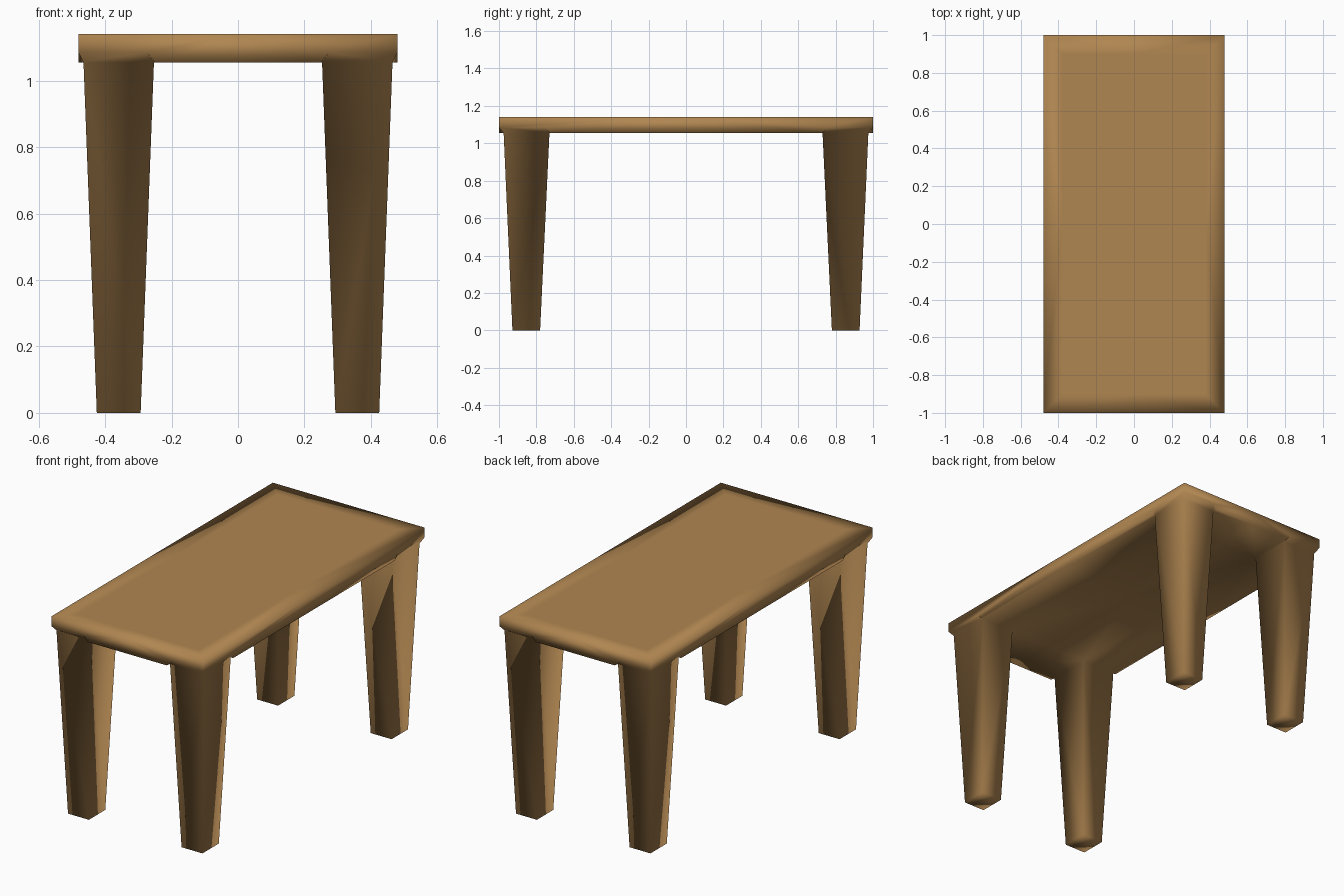
import bpy, bmesh

if "Cube" in bpy.data.objects:
    bpy.data.objects.remove(bpy.data.objects["Cube"])

X, Y = 0.48, 1.0                    # half size of the top
ZT, ZC, ZB = 1.14, 1.085, 1.055     # top, corner lip, underside

wood = bpy.data.materials.new("brown wood")
wood.diffuse_color = (0.434, 0.238, 0.082, 1)
wood.use_nodes = True
wood.node_tree.nodes["Principled BSDF"].inputs["Base Color"].default_value = wood.diffuse_color

bm = bmesh.new()

def face(*pts):
    return bm.faces.new([bm.verts.new(p) for p in pts])

# One quarter of the table; the mirror makes the rest.
o, a, d = (0, 0, ZB), (.25, 0, ZB), (X, 0, ZB)
c, e = (0, .73, ZB), (X, .73, ZB)
f, g = (0, Y, ZB), (.25, Y, ZB)
leg = [(.253, .73, ZB), (.465, .73, ZB), (.465, .975, ZB), (.253, .975, ZB)]
foot = [(.293, .78, 0), (.425, .78, 0), (.425, .928, 0), (.293, .928, 0)]
h, i, j = (X, .755, ZC), (X, Y, ZC), (.275, Y, ZC)
td, ti, tf = (X, 0, ZT), (X, Y, ZT), (0, Y, ZT)
nd, ni, nf = (X - .1, 0, ZT), (X - .1, Y - .1, ZT), (0, Y - .1, ZT)

# underside, running into the leg top
face(o, a, leg[0], c)
face(a, d, e, leg[1], leg[0])
face(c, leg[0], leg[3], g, f)
# flared corner between the slab edge and the leg
face(leg[1], e, h)
face(leg[1], h, i, leg[2])
face(leg[2], i, j, leg[3])
face(leg[3], j, g)
# slab edges
face(d, td, ti, i, h, e)
face(f, g, j, i, ti, tf)
# table surface with an edge border
face((0, 0, ZT), nd, ni, nf)
face(nd, td, ti, ni)
face(nf, ni, ti, tf)
# tapered leg
for k in range(4):
    n = (k + 1) % 4
    face(leg[k], leg[n], foot[n], foot[k])
face(*foot)

bmesh.ops.remove_doubles(bm, verts=bm.verts, dist=1e-5)

# mirror to the full table
for axis in (0, 1):
    geom = bm.verts[:] + bm.edges[:] + bm.faces[:]
    copy = bmesh.ops.duplicate(bm, geom=geom)["geom"]
    for v in copy:
        if isinstance(v, bmesh.types.BMVert):
            v.co[axis] *= -1
    bmesh.ops.remove_doubles(bm, verts=bm.verts, dist=1e-5)
bmesh.ops.recalc_face_normals(bm, faces=bm.faces)
for p in bm.faces:
    p.smooth = True

mesh = bpy.data.meshes.new("table")
bm.to_mesh(mesh)
bm.free()
mesh.materials.append(wood)
bpy.context.collection.objects.link(bpy.data.objects.new("table_top_and_legs", mesh))
